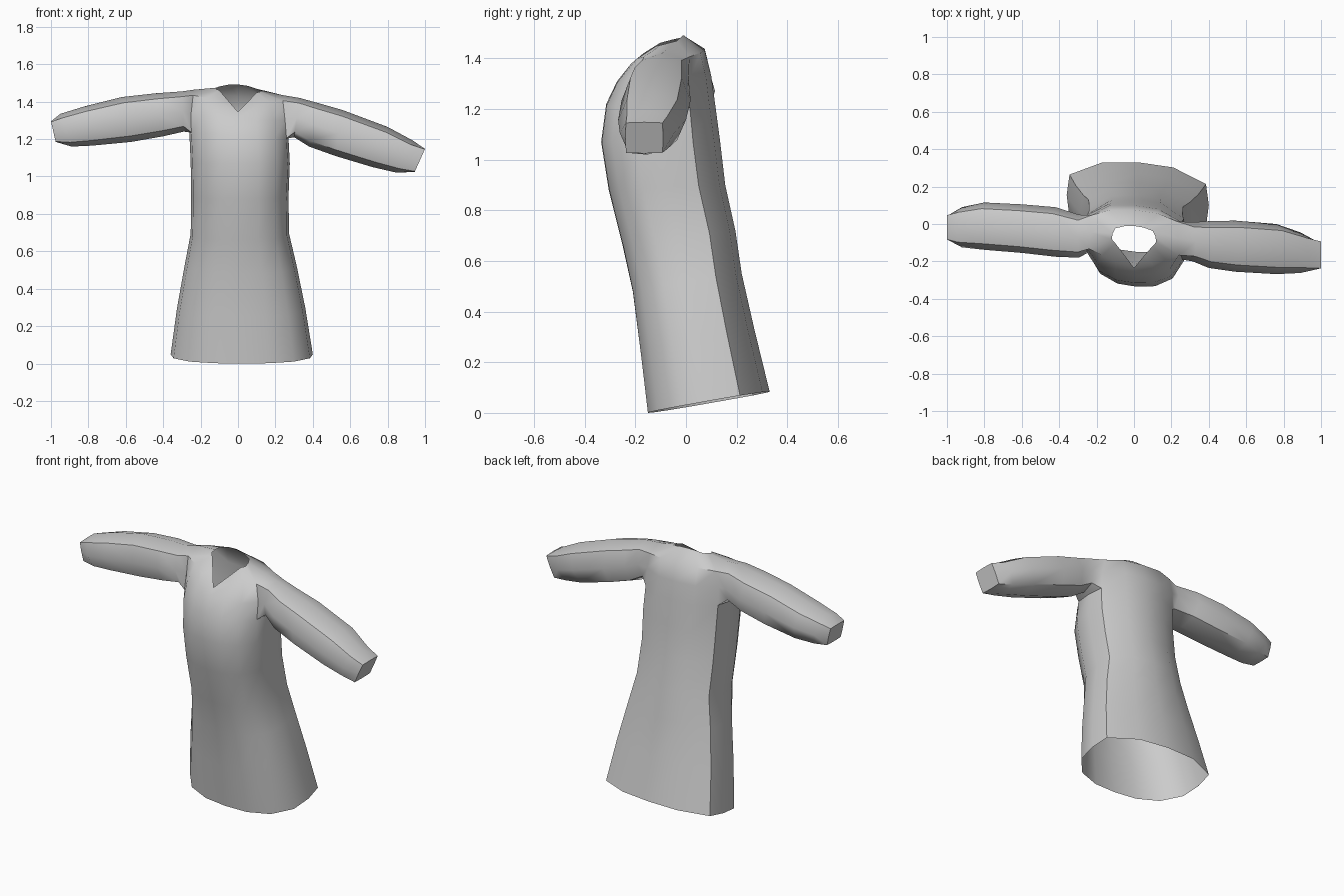
import bpy, bmesh

if "Cube" in bpy.data.objects:
    bpy.data.objects.remove(bpy.data.objects["Cube"])

# Half outline of the torso: (share of half width, share of depth from front to back)
OUTLINE = [(0, 0), (.38, .02), (.73, .12), (.96, .33), (1, .58), (.96, .81), (.5, .97), (0, 1)]
# Torso rings: front z, back z, front y, back y, half width, centre x, sideways lean
TORSO = [
    (0, .085, -.15, .33, .38, .02, 0),
    (.25, .33, -.18, .27, .343, .017, 0),
    (.48, .55, -.21, .22, .30, .014, 0),
    (.66, .72, -.25, .195, .263, .01, 0),
    (.88, .90, -.305, .155, .26, .01, 0),
    (1.07, 1.07, -.335, .135, .265, .012, 0),
    (1.22, 1.22, -.315, .115, .265, .005, -.06),
    (1.31, 1.33, -.272, .10, .262, 0, -.06),
]
# Half rings at the shoulder line and the neckline, front to back
SHOULDER = [(0, -.235, 1.345), (.10, -.21, 1.385), (.17, -.18, 1.41), (.24, -.15, 1.42),
            (.235, -.06, 1.45), (.23, .03, 1.42), (.13, .065, 1.43), (0, .075, 1.43)]
NECK = [(0, -.235, 1.345), (.055, -.165, 1.405), (.10, -.11, 1.455), (.118, -.09, 1.46),
        (.115, -.06, 1.468), (.10, -.03, 1.475), (.05, -.015, 1.488), (0, -.01, 1.492)]
# Sleeve rings: top x, top z, bottom x, bottom z, front y, back y
RIGHT = [
    (.33, 1.42, .30, 1.21, -.20, .01),
    (.42, 1.395, .38, 1.16, -.235, .015),
    (.56, 1.355, .52, 1.11, -.255, .018),
    (.80, 1.265, .72, 1.05, -.268, 0),
    (.93, 1.195, .85, 1.02, -.262, -.045),
    (1.0, 1.148, .945, 1.025, -.24, -.09),
]
LEFT = [
    (-.30, 1.455, -.29, 1.24, -.18, .05),
    (-.44, 1.445, -.40, 1.215, -.175, .09),
    (-.62, 1.425, -.57, 1.185, -.155, .105),
    (-.82, 1.375, -.78, 1.165, -.138, .115),
    (-.95, 1.335, -.89, 1.16, -.125, .09),
    (-1.0, 1.295, -.975, 1.185, -.085, .05),
]
N = 14
bm = bmesh.new()


def full_ring(half, cx=0, lean=-.06):
    """Mirror a half ring and turn it slightly, as the garment is posed."""
    pts = half + [(-x, y, z) for x, y, z in half[-2:0:-1]]
    return [bm.verts.new((x + cx, y - .07 * x, z + lean * x)) for x, y, z in pts]


def sleeve_ring(xt, zt, xb, zb, yf, yb, k):
    """Eight points, in the same order as the armhole edge."""
    ring = []
    for u, t in [(-k, -k), (-1, 0), (-k, k), (0, 1), (k, k), (1, 0), (k, -k), (0, -1)]:
        ring.append(bm.verts.new(((xt + xb) / 2 + t * (xt - xb) / 2,
                                  (yf + yb) / 2 + u * (yb - yf) / 2,
                                  (zt + zb) / 2 + t * (zt - zb) / 2)))
    return ring


def join(a, b, skip=()):
    n = len(a)
    for i in range(n):
        if i not in skip:
            j = (i + 1) % n
            bm.faces.new((a[i], a[j], b[j], b[i]))


# Torso, with two open armholes on the upper rows
rings = []
for zf, zb, yf, yb, w, cx, lean in TORSO:
    half = [(u * w, yf + v * (yb - yf), zf + v * (zb - zf)) for u, v in OUTLINE]
    rings.append(full_ring(half, cx, lean))
rings += [full_ring(SHOULDER), full_ring(NECK)]
for r in range(len(rings) - 1):
    join(rings[r], rings[r + 1], (3, 4, 9, 10) if r in (6, 7) else ())

# Sleeves, grown out of the armholes and closed at the cuffs
low, mid, top = rings[6:9]
for sections, (f, s, b) in ((RIGHT, (3, 4, 5)), (LEFT, (11, 10, 9))):
    last = [low[f], mid[f], top[f], top[s], top[b], mid[b], low[b], low[s]]
    for i, sec in enumerate(sections):
        ring = sleeve_ring(*sec, .96 if i == 5 else .74)
        join(last, ring)
        last = ring
    bm.faces.new(last)

bmesh.ops.remove_doubles(bm, verts=bm.verts, dist=.0005)
bmesh.ops.recalc_face_normals(bm, faces=bm.faces)
mesh = bpy.data.meshes.new("tunic")
bm.to_mesh(mesh)
bm.free()
tunic = bpy.data.objects.new("tunic", mesh)
bpy.context.collection.objects.link(tunic)

cloth = bpy.data.materials.new("grey cloth")
cloth.diffuse_color = (.6, .6, .6, 1)
cloth.use_nodes = True
cloth.node_tree.nodes["Principled BSDF"].inputs["Base Color"].default_value = cloth.diffuse_color
mesh.materials.append(cloth)

bpy.context.view_layer.objects.active = tunic
tunic.select_set(True)
bpy.ops.object.shade_smooth_by_angle(angle=.87)
